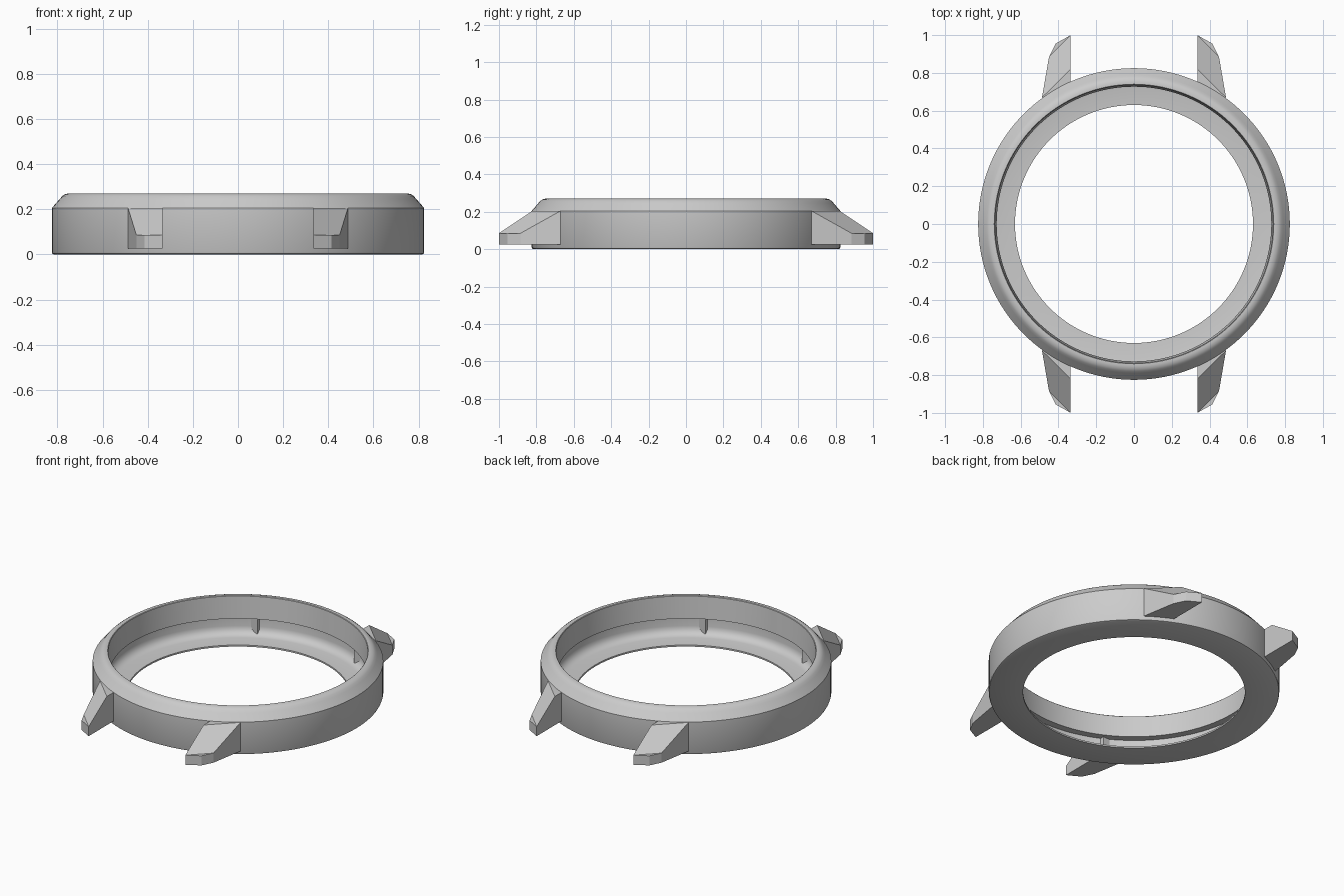
import bpy, bmesh, math

if "Cube" in bpy.data.objects:
    bpy.data.objects.remove(bpy.data.objects["Cube"])


def finish(bm, name, angle=None):
    bmesh.ops.recalc_face_normals(bm, faces=bm.faces)
    mesh = bpy.data.meshes.new(name)
    bm.to_mesh(mesh)
    bm.free()
    obj = bpy.data.objects.new(name, mesh)
    bpy.context.collection.objects.link(obj)
    if angle:
        bpy.ops.object.select_all(action='DESELECT')
        obj.select_set(True)
        bpy.context.view_layer.objects.active = obj
        bpy.ops.object.shade_smooth_by_angle(angle=math.radians(angle))
    return obj


def lathe(name, profile, sides=128):
    bm = bmesh.new()
    rings = []
    for i in range(sides):
        a = 2 * math.pi * i / sides
        rings.append([bm.verts.new((r * math.cos(a), r * math.sin(a), z)) for r, z in profile])
    n = len(profile)
    for i in range(sides):
        p, q = rings[i], rings[(i + 1) % sides]
        for j in range(n):
            k = (j + 1) % n
            bm.faces.new((p[j], q[j], q[k], p[k]))
    return finish(bm, name, 32)


# Case ring: outer wall, rounded bevel, tapered bore, undercut with cove, thin floor lip
cove = [(0.72 + 0.05 * math.cos(t), 0.065 - 0.05 * math.sin(t))
        for t in [math.radians(a) for a in (0, 22.5, 45, 67.5, 90)]]
profile = [(0.63, 0.0), (0.815, 0.0), (0.822, 0.003), (0.825, 0.01), (0.825, 0.205),
           (0.79, 0.245), (0.779, 0.258), (0.767, 0.266), (0.752, 0.27), (0.74, 0.27),
           (0.737, 0.267), (0.727, 0.13), (0.77, 0.13)] + cove + [(0.63, 0.01)]
lathe("case_ring", profile)

# Strap lugs: one faceted lug, mirrored to all four corners
bm = bmesh.new()
plan = [(0.335, 1.0, 0.085), (0.415, 0.955, 0.085), (0.45, 0.885, 0.085),
        (0.487, 0.67, 0.205), (0.335, 0.67, 0.205), (0.335, 0.82, 0.205)]
top = [bm.verts.new(p) for p in plan]
low = [bm.verts.new((x, y, 0.025)) for x, y, z in plan]
for ids in ((0, 1, 2), (0, 2, 3, 5), (3, 4, 5)):
    bm.faces.new([top[i] for i in ids])
bm.faces.new(low)
for i in range(6):
    k = (i + 1) % 6
    bm.faces.new((top[i], top[k], low[k], low[i]))
lug = finish(bm, "strap_lugs")
mirror = lug.modifiers.new("mirror", 'MIRROR')
mirror.use_axis = (True, True, False)
mirror.use_mirror_merge = False
